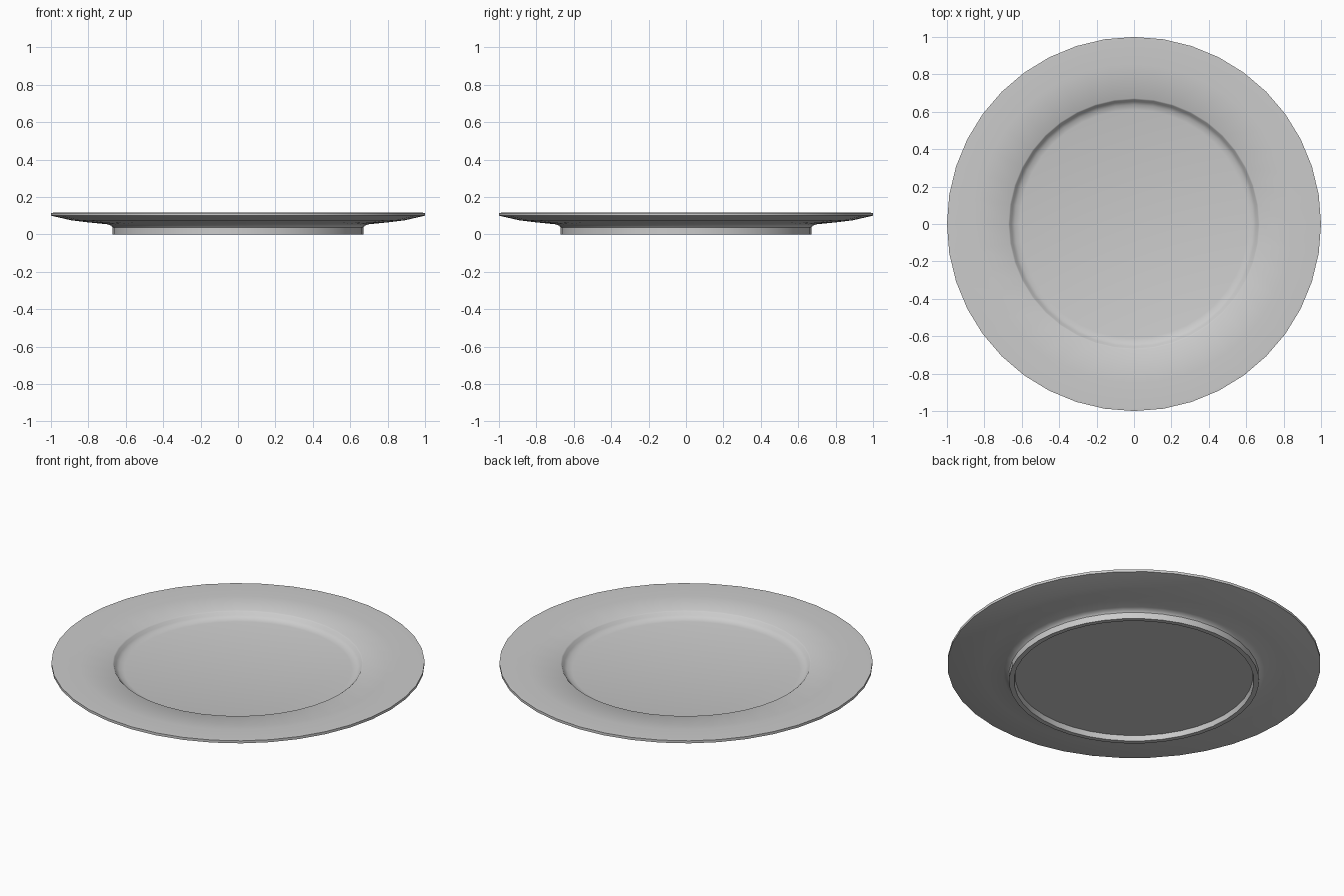
import bpy, bmesh, math

if "Cube" in bpy.data.objects:
    bpy.data.objects.remove(bpy.data.objects["Cube"])

SIDES = 40

def lathe(name, profile):
    """Revolve an (r, z) profile whose ends lie on the axis."""
    bm = bmesh.new()
    verts = [bm.verts.new((r, 0, z)) for r, z in profile]
    edges = [bm.edges.new(p) for p in zip(verts, verts[1:])]
    bmesh.ops.spin(bm, geom=verts + edges, cent=(0, 0, 0), axis=(0, 0, 1),
                   angle=2 * math.pi, steps=SIDES)
    bmesh.ops.remove_doubles(bm, verts=bm.verts, dist=1e-5)
    bmesh.ops.recalc_face_normals(bm, faces=bm.faces)
    mesh = bpy.data.meshes.new(name)
    bm.to_mesh(mesh)
    bm.free()
    obj = bpy.data.objects.new(name, mesh)
    bpy.context.collection.objects.link(obj)
    bpy.context.view_layer.objects.active = obj
    obj.select_set(True)
    bpy.ops.object.shade_smooth_by_angle(angle=math.radians(35))
    return obj

profile = [
    # recessed underside and foot ring
    (0, 0.03), (0.637, 0.03), (0.643, 0.0), (0.67, 0.0), (0.67, 0.037),
    # fillet and sloping underside of the rim
    (0.678, 0.047), (0.70, 0.054), (0.80, 0.064), (0.89, 0.075), (1.0, 0.1),
    # rim edge and top of the rim
    (1.0, 0.115), (0.985, 0.116), (0.85, 0.110), (0.672, 0.108),
    # curved wall down to the flat well
    (0.665, 0.103), (0.655, 0.087), (0.638, 0.075), (0.61, 0.069), (0, 0.068),
]
lathe("plate", profile)
